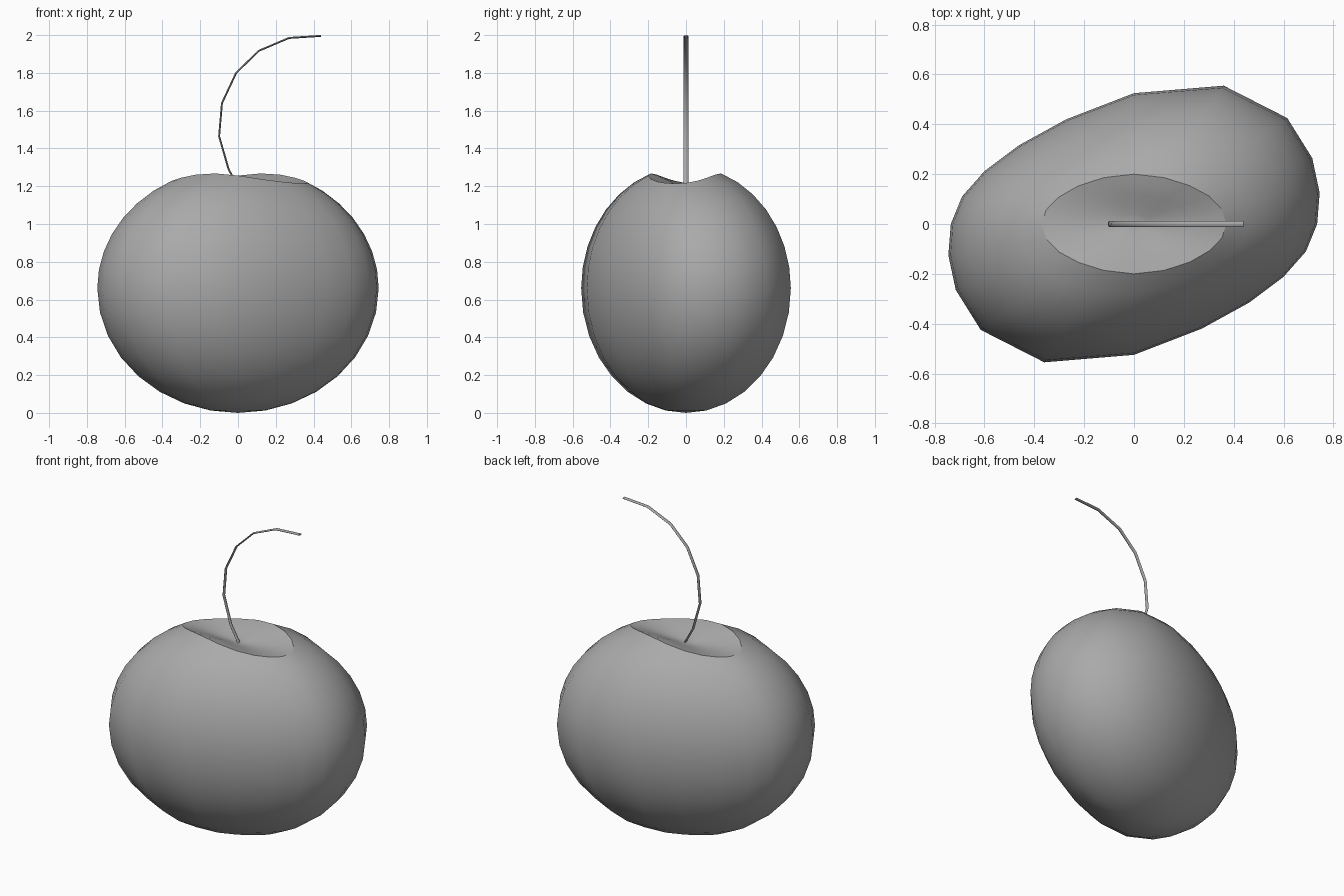
import bpy, bmesh, math
from mathutils import Vector

cube = bpy.data.objects.get("Cube")
if cube:
    bpy.data.objects.remove(cube, do_unlink=True)

grey = bpy.data.materials.new("plain grey")
grey.use_nodes = True
grey.diffuse_color = (0.4, 0.4, 0.4, 1)
grey.node_tree.nodes["Principled BSDF"].inputs["Base Color"].default_value = (0.4, 0.4, 0.4, 1)


def skin(name, rings, angle):
    """Bridge closed rings of points into a capped, smooth-shaded object."""
    bm = bmesh.new()
    loops = [[bm.verts.new(p) for p in ring] for ring in rings]
    for a, b in zip(loops, loops[1:]):
        for i in range(len(a)):
            j = (i + 1) % len(a)
            bm.faces.new((a[i], a[j], b[j], b[i]))
    bm.faces.new(loops[0])
    bm.faces.new(loops[-1])
    bmesh.ops.remove_doubles(bm, verts=bm.verts, dist=0.0005)
    bmesh.ops.recalc_face_normals(bm, faces=bm.faces)
    mesh = bpy.data.meshes.new(name)
    bm.to_mesh(mesh)
    bm.free()
    obj = bpy.data.objects.new(name, mesh)
    bpy.context.collection.objects.link(obj)
    mesh.materials.append(grey)
    bpy.ops.object.select_all(action='DESELECT')
    obj.select_set(True)
    bpy.context.view_layer.objects.active = obj
    bpy.ops.object.shade_smooth_by_angle(angle=math.radians(angle))
    return obj


# Fruit: half of the skewed widest outline, turned half round for the rest
half = [(0, .525), (.36, .555), (.615, .425), (.715, .265), (.745, .125),
        (.735, 0), (.69, -.11), (.60, -.212), (.463, -.315), (.272, -.42)]
outline = [Vector(p) for p in half] + [-Vector(p) for p in half]
sides = len(outline)
# Upright oval rim of the hollow, on the same rays as the outline
rim = [Vector((.37 * math.sin(math.tau * i / sides), .2 * math.cos(math.tau * i / sides)))
       for i in range(sides)]
middle, top_height, hollow = .66, .645, 1.19
rim_angle = [math.acos(r.length / e.length) for r, e in zip(rim, outline)]

rings = []
for k in range(9):                       # lower half, bottom to widest
    a = math.pi / 2 * (k / 8 - 1)
    spread = max(math.cos(a), .001) if k else .0001
    rings.append([(e.x * spread, e.y * spread, middle + middle * math.sin(a)) for e in outline])
for k in range(1, 8):                    # upper half, widest to rim
    rings.append([(e.x * math.cos(t * k / 7), e.y * math.cos(t * k / 7),
                   middle + top_height * math.sin(t * k / 7))
                  for e, t in zip(outline, rim_angle)])
for s in (.8, .6, .4, .2, .0005):        # hollow, rim to centre
    blend = (1 - math.cos(math.pi * s)) / 2 * .5 + s * .5
    rings.append([(r.x * s, r.y * s,
                   hollow + (middle + top_height * math.sin(t) - hollow) * blend)
                  for r, t in zip(rim, rim_angle)])
skin("fruit_body", rings, 32)

# Stem: a thin flattened tube swept along a bent path
path = [Vector((x, 0, z)) for x, z in
        [(.005, 1.19), (-.05, 1.29), (-.1, 1.465), (-.085, 1.64),
         (-.01, 1.8), (.11, 1.917), (.27, 1.985), (.44, 1.996)]]
rings = []
for i, p in enumerate(path):
    along = (path[min(i + 1, len(path) - 1)] - path[max(i - 1, 0)]).normalized()
    across = Vector((along.z, 0, -along.x))
    rings.append([p + across * .005 * math.cos(math.tau * j / 8)
                  + Vector((0, .012 * math.sin(math.tau * j / 8), 0)) for j in range(8)])
skin("stem", rings, 50)
